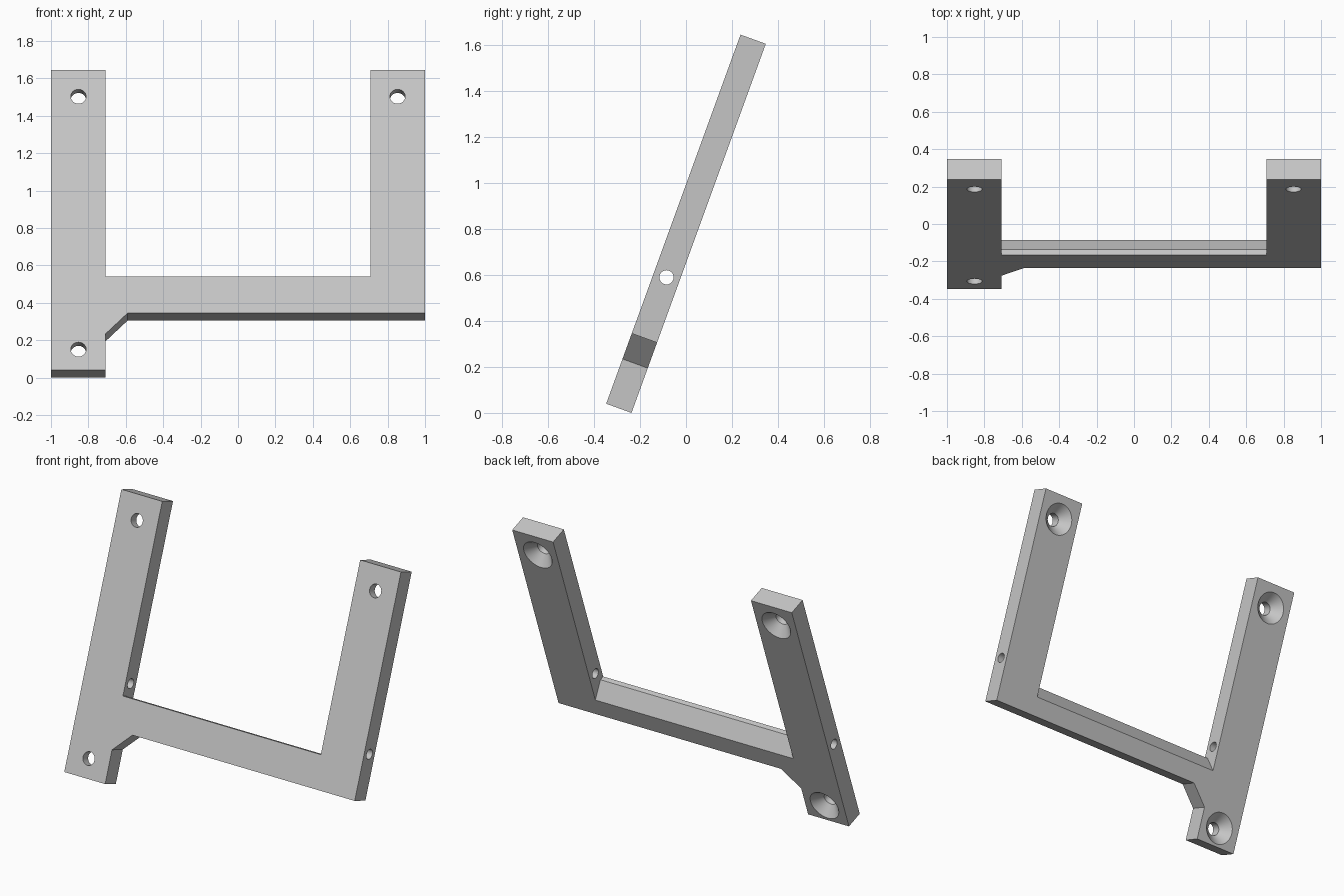
import bpy, bmesh, math
from mathutils import Matrix, Vector

if "Cube" in bpy.data.objects:
    bpy.data.objects.remove(bpy.data.objects["Cube"])

THICK, HEIGHT = 0.117, 1.708
TILT = math.radians(20)
INNER, BAR_LOW, BAR_TOP = 0.708, 0.325, 0.532
LIP = 0.03                                  # flat strip before the bevel
HOLE_R, SINK_R, SINK_DEPTH = 0.041, 0.1, 0.06

grey = bpy.data.materials.new("light grey")
grey.use_nodes = True
colour = (0.56, 0.56, 0.56, 1)
grey.diffuse_color = colour
grey.node_tree.nodes["Principled BSDF"].inputs["Base Color"].default_value = colour


def make_object(name, bm):
    bmesh.ops.recalc_face_normals(bm, faces=bm.faces[:])
    mesh = bpy.data.meshes.new(name)
    bm.to_mesh(mesh)
    bm.free()
    mesh.materials.append(grey)
    obj = bpy.data.objects.new(name, mesh)
    bpy.context.collection.objects.link(obj)
    return obj


# Plate outline: two legs, a cross bar and a gusset, extruded front to back
outline = [(-1, 0), (-INNER, 0), (-INNER, BAR_LOW - 0.118), (-0.59, BAR_LOW),
           (1, BAR_LOW), (1, HEIGHT), (INNER, HEIGHT), (INNER, BAR_TOP),
           (-INNER, BAR_TOP), (-INNER, HEIGHT), (-1, HEIGHT)]
bm = bmesh.new()
face = bm.faces.new([bm.verts.new((x, 0, z)) for x, z in outline])
ext = bmesh.ops.extrude_face_region(bm, geom=[face])
bmesh.ops.translate(bm, vec=(0, THICK, 0),
                    verts=[g for g in ext["geom"] if isinstance(g, bmesh.types.BMVert)])

# Bevel the rear part of the bar's top between the legs
top = next(f for f in bm.faces
           if all(abs(v.co.z - BAR_TOP) < 1e-4 for v in f.verts))
rear = [v for v in top.verts if v.co.y > LIP]
bmesh.ops.bisect_plane(bm, geom=[top, *top.edges, *top.verts],
                       plane_co=(0, LIP, 0), plane_no=(0, 1, 0))
for v in rear:
    v.co.z -= THICK - LIP
frame = make_object("tilted_frame", bm)


def screw_cutter(x, z):
    """Round hole with a countersink opening at the back."""
    over = 0.04
    wide = SINK_R + over * (SINK_R - HOLE_R) / SINK_DEPTH
    profile = [(0, -0.1), (HOLE_R, -0.1), (HOLE_R, THICK - SINK_DEPTH),
               (wide, THICK + over), (0, THICK + over)]
    bm = bmesh.new()
    verts = [bm.verts.new((x + r, y, z)) for r, y in profile]
    edges = [bm.edges.new(pair) for pair in zip(verts, verts[1:])]
    bmesh.ops.spin(bm, geom=verts + edges, cent=(x, 0, z), axis=(0, 1, 0),
                   angle=math.tau, steps=48)
    bmesh.ops.remove_doubles(bm, verts=bm.verts[:], dist=1e-4)
    return make_object("screw_cutter", bm)


def rod_cutter():
    """Round hole running sideways through both legs."""
    bm = bmesh.new()
    bmesh.ops.create_cone(bm, cap_ends=True, segments=32, radius1=0.031, radius2=0.031,
                          depth=3, matrix=Matrix.Translation((0, THICK / 2, 0.606))
                          @ Matrix.Rotation(math.pi / 2, 4, "Y"))
    return make_object("rod_cutter", bm)


# Cut the screw holes and the rod hole
cutters = [screw_cutter(-0.853, 0.118), screw_cutter(-0.853, HEIGHT - 0.151),
           screw_cutter(0.853, HEIGHT - 0.151), rod_cutter()]
bpy.ops.object.select_all(action="DESELECT")
bpy.context.view_layer.objects.active = frame
frame.select_set(True)
for cutter in cutters:
    cutter.hide_render = True
    mod = frame.modifiers.new("hole", "BOOLEAN")
    mod.operation, mod.solver, mod.object = "DIFFERENCE", "EXACT", cutter
    bpy.ops.object.modifier_apply(modifier=mod.name)
    bpy.data.objects.remove(cutter)

# Lean the frame back and stand it on the ground
frame.data.transform(Matrix.Rotation(-TILT, 4, "X"))
ys = [v.co.y for v in frame.data.vertices]
low = min(v.co.z for v in frame.data.vertices)
frame.data.transform(Matrix.Translation(Vector((0, -(min(ys) + max(ys)) / 2, -low))))
bpy.ops.object.shade_smooth_by_angle(angle=math.radians(30))
